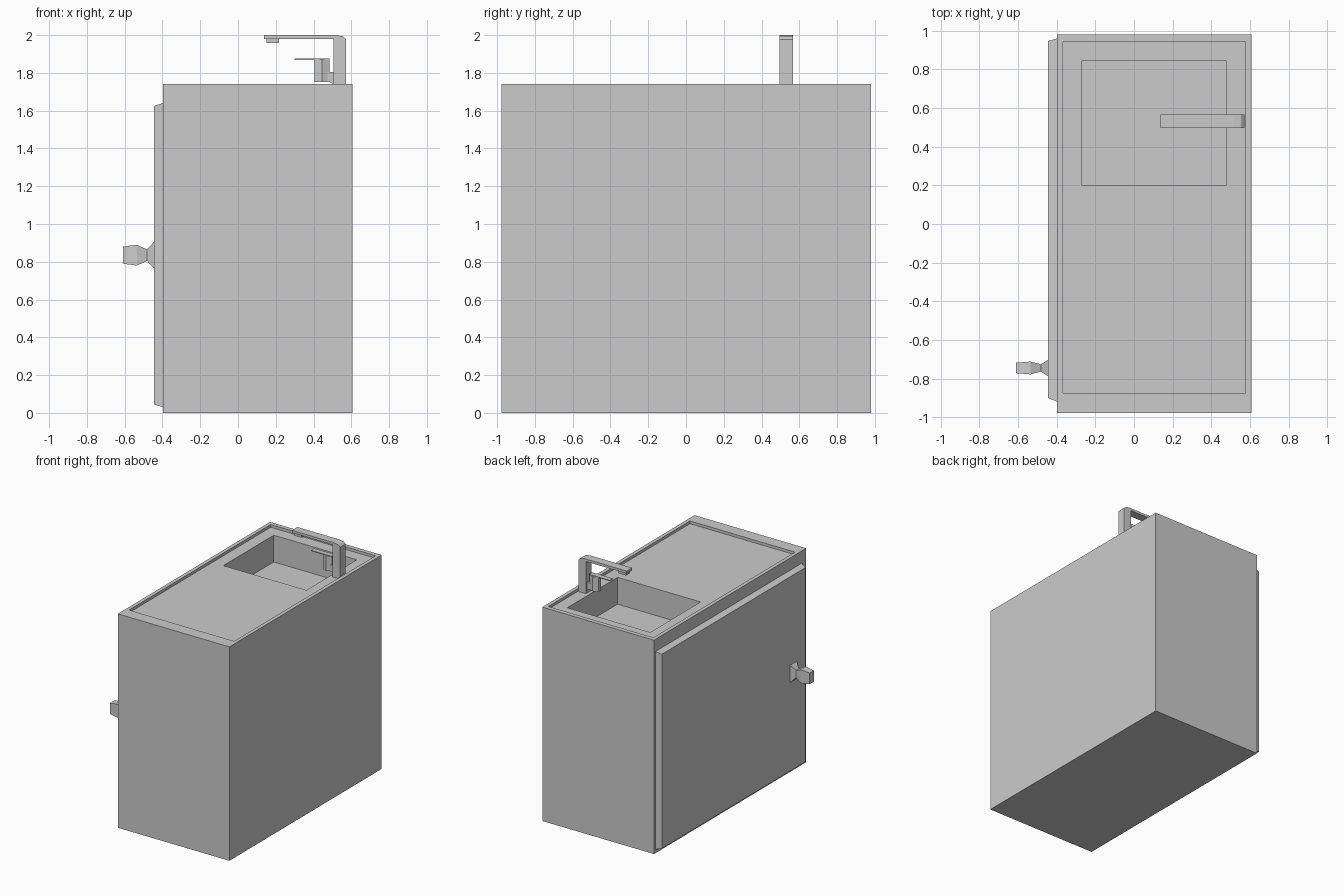
import bpy, bmesh, math

if "Cube" in bpy.data.objects:
    bpy.data.objects.remove(bpy.data.objects["Cube"])


def finish(name, bm):
    bmesh.ops.recalc_face_normals(bm, faces=bm.faces)
    me = bpy.data.meshes.new(name)
    bm.to_mesh(me)
    bm.free()
    ob = bpy.data.objects.new(name, me)
    bpy.context.collection.objects.link(ob)
    return ob


def loft(name, loops):
    """Join equal-length point loops with quads and cap both ends."""
    bm = bmesh.new()
    rings = [[bm.verts.new(p) for p in loop] for loop in loops]
    n = len(rings[0])
    for a, b in zip(rings, rings[1:]):
        for i in range(n):
            j = (i + 1) % n
            bm.faces.new((a[i], a[j], b[j], b[i]))
    bm.faces.new(rings[0][::-1])
    bm.faces.new(rings[-1])
    return finish(name, bm)


def rect_z(x0, x1, y0, y1, z):
    return [(x0, y0, z), (x1, y0, z), (x1, y1, z), (x0, y1, z)]


def rect_x(x, y0, y1, z0, z1):
    return [(x, y0, z0), (x, y1, z0), (x, y1, z1), (x, y0, z1)]


def box(name, x0, x1, y0, y1, z0, z1):
    return loft(name, [rect_z(x0, x1, y0, y1, z) for z in (z0, z1)])


def prism_y(name, pts, y0, y1):
    return loft(name, [[(x, y, z) for x, z in pts] for y in (y0, y1)])


# cabinet: outer walls, rim, recessed worktop and sink basin in one shell
body = (-0.398, 0.607, -0.977, 0.98)
tray = (-0.368, 0.577, -0.875, 0.945)
sink = (-0.27, 0.477, 0.198, 0.845)
TOP, WORK, BASIN = 1.74, 1.718, 1.50
loft("cabinet", [rect_z(*body, 0), rect_z(*body, TOP), rect_z(*tray, TOP),
                 rect_z(*tray, WORK), rect_z(*sink, WORK), rect_z(*sink, BASIN)])

# door with bevelled edge
loft("door", [rect_x(-0.398, -0.92, 0.96, 0.03, 1.64),
              rect_x(-0.445, -0.90, 0.947, 0.045, 1.625)])

# door knob, rectangular sections from door outwards
loft("door_knob", [rect_x(x, -0.745 - hy, -0.745 + hy, 0.835 - hz, 0.835 + hz)
                   for x, hy, hz in ((-0.445, 0.042, 0.07), (-0.482, 0.019, 0.03),
                                     (-0.535, 0.033, 0.055), (-0.61, 0.027, 0.045))])

# tap post and spout
Y0, Y1 = 0.496, 0.566
YC = (Y0 + Y1) / 2
prism_y("tap_spout", [(0.572, WORK), (0.572, 1.978), (0.555, 1.994), (0.515, 2.0),
                      (0.138, 2.0), (0.138, 1.98), (0.505, 1.98), (0.505, WORK)], Y0, Y1)
box("tap_nozzle", 0.15, 0.217, Y0 + 0.01, Y1 - 0.01, 1.957, 1.981)

# tap handle: six-sided valve, bracket and thin lever
loft("tap_valve", [[(0.445 + 0.04 / math.cos(math.pi / 6) * math.sin(k * math.pi / 3),
                     YC + 0.034 * math.cos(k * math.pi / 3), z) for k in range(6)]
                   for z in (1.752, 1.872)])
prism_y("tap_bracket", [(0.42, 1.752), (0.485, 1.752), (0.51, 1.735),
                        (0.51, 1.805), (0.42, 1.805)], YC - 0.022, YC + 0.022)
box("tap_lever", 0.30, 0.485, YC - 0.02, YC + 0.02, 1.869, 1.876)

# sink drain
loft("drain", [[(0.305 + 0.042 * math.cos(k * math.pi / 8),
                 0.662 + 0.038 * math.sin(k * math.pi / 8), z) for k in range(16)]
               for z in (BASIN - 0.01, BASIN + 0.004)])
